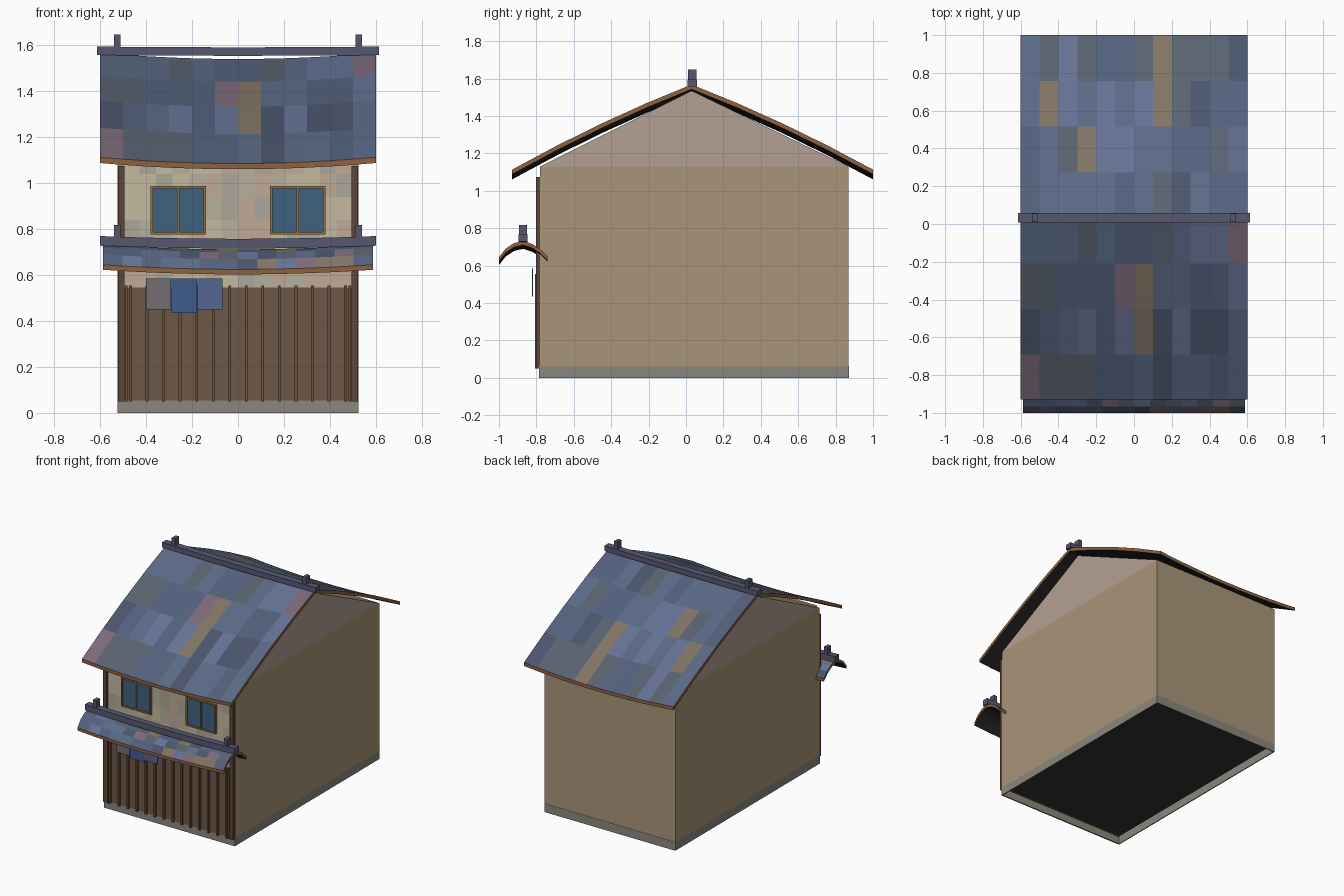
import bpy, bmesh, random

if "Cube" in bpy.data.objects:
    bpy.data.objects.remove(bpy.data.objects["Cube"])

random.seed(7)


def mat(name, r, g, b):
    m = bpy.data.materials.new(name)
    m.diffuse_color = ((r / 255) ** 2.2, (g / 255) ** 2.2, (b / 255) ** 2.2, 1)
    m.use_nodes = True
    m.node_tree.nodes["Principled BSDF"].inputs["Base Color"].default_value = m.diffuse_color
    return m


TILES = [mat("tile_%d" % i, *c) for i, c in enumerate([
    (92, 106, 134), (84, 97, 124), (102, 113, 148), (76, 86, 108),
    (90, 98, 112), (124, 106, 122), (128, 116, 100)])]
TILE_WEIGHTS = [5, 5, 4, 4, 3, 1.5, 1.5]
PLASTER = [mat("plaster_%d" % i, *c) for i, c in enumerate([
    (196, 184, 160), (182, 174, 156), (190, 170, 150), (170, 166, 152)])]
EAVE = mat("eave_wood", 140, 98, 66)
UNDER = mat("soffit", 45, 42, 44)
RIDGE = mat("ridge_tile", 88, 88, 112)
WALL = mat("clay_wall", 168, 148, 120)
GABLE = mat("gable_clay", 178, 158, 146)
FLOOR = mat("floor_dark", 55, 55, 55)
STONE = mat("stone", 138, 134, 126)
PANEL = mat("panel_wood", 108, 88, 74)
SLAT = mat("slat_wood", 112, 80, 54)
POST = mat("post_wood", 92, 72, 58)
FRAME = mat("window_frame", 146, 112, 66)
GLASS = mat("glass", 66, 98, 128)
CLOTHS = [mat("cloth_grey", 112, 110, 112), mat("cloth_indigo", 66, 92, 140),
          mat("cloth_blue", 84, 102, 144)]


def finish(name, bm, mats):
    bmesh.ops.recalc_face_normals(bm, faces=bm.faces)
    me = bpy.data.meshes.new(name)
    bm.to_mesh(me)
    bm.free()
    for m in mats:
        me.materials.append(m)
    ob = bpy.data.objects.new(name, me)
    bpy.context.collection.objects.link(ob)
    return ob


def box(name, x, y, z, m):
    bm = bmesh.new()
    bmesh.ops.create_cube(bm, size=1)
    for v in bm.verts:
        v.co = [(a + b) / 2 + c * (b - a) for c, (a, b) in zip(v.co, (x, y, z))]
    return finish(name, bm, [m])


def slab(name, profile, half, cols, sag, thick, tops, weights, edge, under):
    """Solid sheet: a (y, z) profile run along x, dipping by sag at mid length."""
    bm = bmesh.new()
    layers = []
    for drop in (0, thick):
        grid = []
        for y, z in profile:
            row = []
            for j in range(cols + 1):
                t = 2 * j / cols - 1
                row.append(bm.verts.new((half * t, y, z - drop - sag * (1 - t * t))))
            grid.append(row)
        layers.append(grid)
    n = len(profile) - 1
    k = len(tops)
    for li, g in enumerate(layers):
        for i in range(n):
            for j in range(cols):
                f = bm.faces.new((g[i][j], g[i][j + 1], g[i + 1][j + 1], g[i + 1][j]))
                f.material_index = random.choices(range(k), weights)[0] if li == 0 else k + 1
    a, b = layers
    for i in (0, n):
        for j in range(cols):
            bm.faces.new((a[i][j], a[i][j + 1], b[i][j + 1], b[i][j])).material_index = k
    for j in (0, cols):
        for i in range(n):
            bm.faces.new((a[i][j], a[i + 1][j], b[i + 1][j], b[i][j])).material_index = k
    return finish(name, bm, tops + [edge, under])


# House body: gabled prism with clay sides and dark floor
bm = bmesh.new()
outline = [(-.78, .06), (.87, .06), (.87, 1.13), (.03, 1.535), (-.78, 1.13)]
ends = [[bm.verts.new((x, y, z)) for y, z in outline] for x in (-.525, .525)]
for i in range(5):
    j = (i + 1) % 5
    f = bm.faces.new((ends[0][i], ends[0][j], ends[1][j], ends[1][i]))
    f.material_index = 2 if i == 0 else 0
for e in ends:
    bm.faces.new((e[0], e[1], e[2], e[4]))
    bm.faces.new((e[2], e[3], e[4])).material_index = 1
finish("house_body", bm, [WALL, GABLE, FLOOR])

# Stone plinth: open skirt below the floor
for s in (-1, 1):
    box("plinth_side", sorted((s * .525, s * .518)), (-.785, .872), (0, .062), STONE)
box("plinth_front", (-.525, .525), (-.787, -.777), (0, .06), STONE)
box("plinth_back", (-.525, .525), (.865, .872), (0, .062), STONE)

# Patchy plaster on the front wall
bm = bmesh.new()
for i in range(14):
    for j in range(6):
        x0, z0 = -.5 + i / 14, .54 + j * .1
        vs = [bm.verts.new((x, -.784, z)) for x, z in (
            (x0, z0), (x0 + 1 / 14, z0), (x0 + 1 / 14, z0 + .1), (x0, z0 + .1))]
        bm.faces.new(vs).material_index = random.randrange(4)
finish("front_plaster", bm, PLASTER)

# Main roof: two gently bowed tiled slopes
for name, eave in (("roof_front", -.93), ("roof_back", 1.0)):
    prof = []
    for i in range(5):
        t = i / 4
        prof.append((.03 + (eave - .03) * t, 1.568 - .455 * t + .08 * t * (1 - t)))
    slab(name, prof, .6, 12, .027, .025, TILES, TILE_WEIGHTS, EAVE, UNDER)

# Canopy over the shop front: arched tiled strip
arch = [(-1.0, .645), (-.965, .69), (-.92, .72), (-.87, .732), (-.82, .715),
        (-.78, .688), (-.74, .65)]
slab("canopy_roof", arch, .587, 14, .02, .022, TILES, TILE_WEIGHTS, EAVE, UNDER)

# Ridges with end caps
slab("main_ridge", [(.008, 1.595), (.058, 1.595)], .615, 8, .003, .037,
     [RIDGE], [1], RIDGE, RIDGE)
slab("canopy_ridge", [(-.895, .77), (-.848, .77)], .6, 8, .012, .042,
     [RIDGE], [1], RIDGE, RIDGE)
for s in (-1, 1):
    x = (s * .525 - .014, s * .525 + .014)
    box("main_ridge_cap", x, (.01, .056), (1.58, 1.648), RIDGE)
    box("canopy_ridge_cap", x, (-.893, -.85), (.75, .818), RIDGE)

# Corner posts
for s in (-1, 1):
    box("corner_post", (s * .508 - .014, s * .508 + .014), (-.803, -.775), (.05, 1.075), POST)

# Slatted shop front
box("shop_panel", (-.495, .495), (-.79, -.77), (.055, .545), PANEL)
for i in range(14):
    x = (i - 6.5) * .072
    box("shop_slat", (x - .006, x + .006), (-.807, -.785), (.05, .555), SLAT)
for s in (-1, 1):
    box("shop_edge_slat", (s * .487 - .006, s * .487 + .006), (-.807, -.785), (.05, .555), SLAT)

# Upper windows with frame and centre mullion
for s in (-1, 1):
    c = s * .26
    box("window_glass", (c - .115, c + .115), (-.79, -.775), (.785, .98), GLASS)
    for dx in (-.115, 0, .115):
        box("window_upright", (c + dx - .005, c + dx + .005), (-.8, -.78), (.778, .988), FRAME)
    for z in (.782, .982):
        box("window_rail", (c - .12, c + .12), (-.798, -.78), (z - .005, z + .005), FRAME)

# Hanging door cloths
for i, (x0, x1, z0) in enumerate(((-.4, -.292, .45), (-.29, -.178, .435), (-.176, -.067, .45))):
    box("door_cloth", (x0, x1), (-.824, -.819), (z0, .585), CLOTHS[i])
